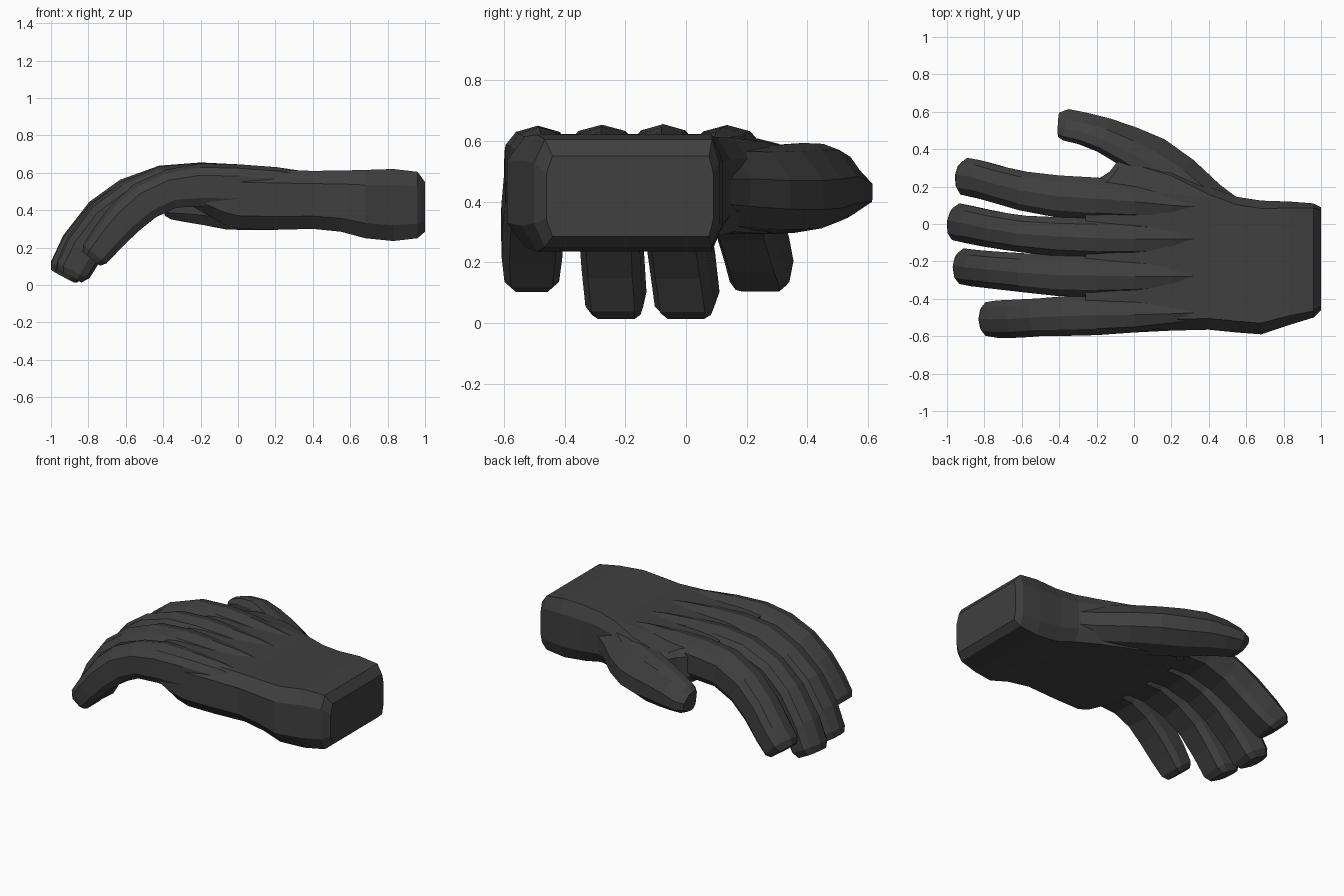
import bpy, bmesh
from mathutils import Vector

mat = bpy.data.materials.new("dark_grey")
mat.diffuse_color = (0.05, 0.05, 0.05, 1)


def loft(name, rings):
    """Skin a closed tube through rings of equal point count."""
    bm = bmesh.new()
    vs = [[bm.verts.new(p) for p in r] for r in rings]
    n = len(rings[0])
    for a, b in zip(vs, vs[1:]):
        for i in range(n):
            j = (i + 1) % n
            bm.faces.new((a[i], a[j], b[j], b[i]))
    bm.faces.new(vs[0])
    bm.faces.new(vs[-1])
    bmesh.ops.recalc_face_normals(bm, faces=bm.faces)
    me = bpy.data.meshes.new(name)
    bm.to_mesh(me)
    bm.free()
    me.materials.append(mat)
    ob = bpy.data.objects.new(name, me)
    bpy.context.collection.objects.link(ob)
    return ob


# Bevelled cross-sections (side, up): digit has a raised ridge, thumb thins outward
DIGIT = [(-1, -.6), (-.75, -1), (.75, -1), (1, -.6), (1, .45),
         (.68, .82), (0, 1), (-.68, .82), (-1, .45)]
THUMB = [(1, -.6), (.6, -1), (-.3, -.9), (-1, -.45), (-1, .2),
         (-.35, .85), (.25, 1), (.75, .98), (1, .7)]


def digit(name, path, section):
    """Sweep a section along (x, y, z, half width, half height) stations."""
    pts = [Vector(p[:3]) for p in path]
    rings = []
    for i, (p, c) in enumerate(zip(path, pts)):
        t = (pts[min(i + 1, len(pts) - 1)] - pts[max(i - 1, 0)]).normalized()
        side = Vector((0, 0, 1)).cross(t).normalized()   # points to -y
        up = t.cross(side)
        rings.append([c + side * a * p[3] + up * b * p[4] for a, b in section])
    return loft(name, rings)


# Palm and wrist: x, ymin, ymax, zmin, zmax, corner bevel
palm_rows = [
    (1.0, -.46, .09, .285, .55, .02), (.96, -.50, .11, .25, .605, .035),
    (.83, -.54, .12, .235, .62, .05), (.68, -.59, .125, .25, .615, .06),
    (.55, -.58, .145, .285, .612, .06), (.40, -.565, .20, .30, .61, .06),
    (.2, -.57, .30, .295, .616, .06), (0, -.58, .36, .30, .62, .06),
    (-.08, -.58, .345, .325, .622, .06), (-.13, -.58, .28, .355, .622, .06),
    (-.20, -.575, .235, .395, .62, .06), (-.26, -.56, .20, .43, .61, .06)]
rings = []
for x, y0, y1, z0, z1, c in palm_rows:
    h, d = (z1 - z0) * .22, (y1 - .22 if y1 > .22 else 0) * .25
    rings.append([(x, y0, z0 + h), (x, y0 + c, z0), (x, y1 - c * .7, z0), (x, y1, z0 + h),
                  (x, y1, z1 - h), (x, y1 - c * .7, z1 - d), (x, .16 if y1 > .22 else y1 - c, z1),
                  (x, y0 + c, z1), (x, y0, z1 - h)])
hand = loft("hand", rings)

# Four curled fingers and the thumb
index = [(.40, .09, .50, .06, .10), (.2, .10, .515, .08, .115), (.0, .12, .53, .103, .115),
         (-.2, .135, .537, .113, .115), (-.4, .147, .525, .112, .11), (-.57, .172, .455, .105, .11),
         (-.70, .203, .355, .10, .11), (-.81, .235, .245, .10, .105),
         (-.88, .25, .175, .10, .095), (-.90, .252, .15, .08, .075)]
middle = [(.40, -.08, .50, .06, .10), (.2, -.08, .515, .085, .115), (.0, -.08, .53, .10, .115),
          (-.2, -.075, .54, .108, .115), (-.4, -.068, .53, .104, .11), (-.58, -.055, .465, .098, .11),
          (-.72, -.035, .365, .098, .11), (-.85, -.01, .205, .10, .105),
          (-.917, .005, .082, .10, .095), (-.935, .007, .048, .08, .075)]
ring = [(.40, -.28, .50, .06, .10), (.2, -.28, .515, .085, .115), (.0, -.28, .53, .103, .115),
        (-.2, -.277, .538, .114, .115), (-.4, -.273, .525, .112, .11), (-.57, -.262, .455, .104, .11),
        (-.71, -.25, .35, .10, .11), (-.82, -.24, .205, .098, .105),
        (-.885, -.23, .082, .096, .095), (-.903, -.23, .048, .08, .075)]
pinky = [(.40, -.47, .50, .06, .10), (.2, -.48, .515, .07, .115), (.0, -.485, .53, .095, .115),
         (-.2, -.488, .535, .106, .115), (-.36, -.492, .515, .106, .105), (-.5, -.498, .45, .10, .105),
         (-.61, -.505, .355, .102, .10), (-.70, -.508, .25, .10, .09),
         (-.765, -.508, .165, .09, .08), (-.785, -.508, .14, .07, .06)]
thumb = [(.58, .02, .45, .08, .12), (.40, .13, .447, .10, .14), (.25, .25, .44, .115, .145),
         (.10, .345, .44, .125, .147), (-.03, .415, .445, .11, .148), (-.16, .475, .455, .095, .135),
         (-.27, .51, .45, .087, .115), (-.36, .53, .44, .085, .09), (-.40, .53, .435, .065, .065)]

parts = [digit("index_finger", index, DIGIT), digit("middle_finger", middle, DIGIT),
         digit("ring_finger", ring, DIGIT), digit("little_finger", pinky, DIGIT),
         digit("thumb", thumb, THUMB)]

# Merge everything into one skin
bpy.context.view_layer.objects.active = hand
for p in parts:
    m = hand.modifiers.new("join", 'BOOLEAN')
    m.operation = 'UNION'
    m.solver = 'EXACT'
    m.object = p
    bpy.ops.object.modifier_apply(modifier=m.name)
    bpy.data.objects.remove(p)

# Flatten the fingertips onto the ground
for v in hand.data.vertices:
    v.co.z = max(v.co.z, 0)
